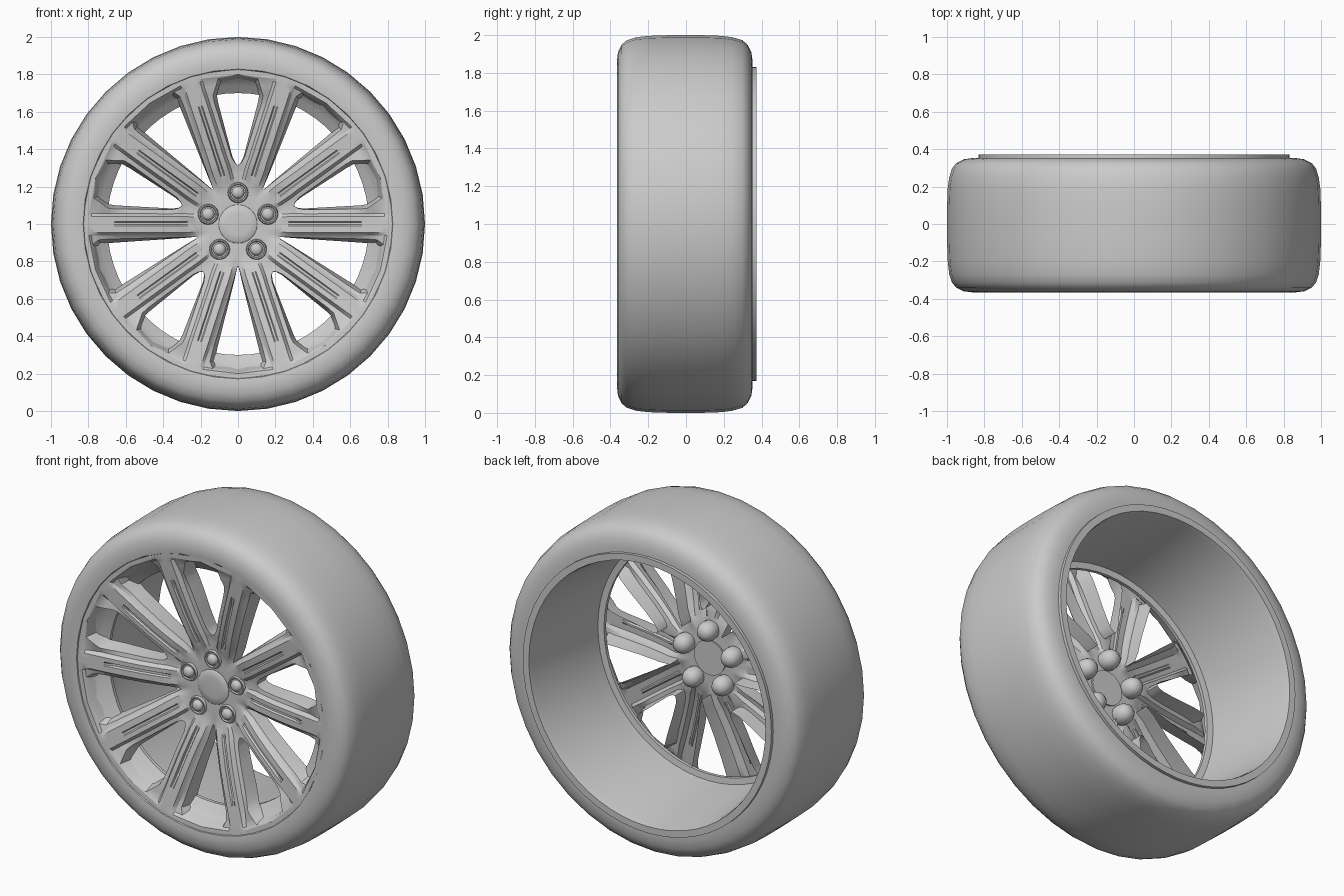
import bpy, bmesh, math
from math import sin, cos, pi

if "Cube" in bpy.data.objects:
    bpy.data.objects.remove(bpy.data.objects["Cube"])


def finish(name, bm, angle=35):
    bmesh.ops.recalc_face_normals(bm, faces=bm.faces)
    me = bpy.data.meshes.new(name)
    bm.to_mesh(me)
    bm.free()
    ob = bpy.data.objects.new(name, me)
    bpy.context.collection.objects.link(ob)
    bpy.ops.object.select_all(action='DESELECT')
    ob.select_set(True)
    bpy.context.view_layer.objects.active = ob
    bpy.ops.object.shade_smooth_by_angle(angle=math.radians(angle))
    return ob


def lathe(name, prof, seg, cx=0.0, cz=1.0, angle=35):
    """Revolve (radius, y) points around an axis parallel to y."""
    bm = bmesh.new()
    rings = [[bm.verts.new((cx + r * cos(2 * pi * i / seg), y, cz + r * sin(2 * pi * i / seg)))
              for i in range(seg)] for r, y in prof]
    for a, b in zip(rings, rings[1:]):
        for i in range(seg):
            j = (i + 1) % seg
            bm.faces.new((a[i], a[j], b[j], b[i]))
    bmesh.ops.remove_doubles(bm, verts=bm.verts, dist=1e-5)
    bmesh.ops.dissolve_degenerate(bm, edges=bm.edges, dist=1e-6)
    return finish(name, bm, angle)


def interp(table, x):
    for (x0, y0), (x1, y1) in zip(table, table[1:]):
        if x <= x1:
            return y0 + (y1 - y0) * max(0, x - x0) / (x1 - x0)
    return table[-1][1]


# tyre
lathe("tyre", [(.818, -.34), (.828, -.362), (.86, -.366), (.91, -.36), (.95, -.341), (.973, -.313),
               (.988, -.268), (.996, -.2), (1.0, -.08), (1.0, .08), (.996, .19), (.988, .248),
               (.973, .298), (.95, .326), (.91, .346), (.86, .353), (.82, .353)], 40, angle=50)

# barrel with stepped front throat and rear lip
lathe("rim_barrel", [(.825, -.35), (.805, -.34), (.765, -.285), (.74, -.265), (.70, -.235),
                     (.70, -.215), (.737, -.21), (.745, -.12), (.785, .34), (.792, .372),
                     (.832, .372), (.832, .34)], 60)

# spoke face: one sector per spoke, mirrored alternately, window edges folded back
BASE = [(.1, -.235), (.2, -.238), (.26, -.257), (.32, -.277), (.45, -.306), (.6, -.33),
        (.8, -.355), (.835, -.357)]
DROP = [(.18, 0), (.3, .024), (.7, .026), (.785, .012), (.8, 0)]
GROOVE = [(.26, 0), (.3, .012), (.6, .012), (.66, 0)]
LUG_EDGE = [(.315, .315 * pi / 10), (.33, .085), (.36, .078), (.66, .08), (.70, .085),
            (.73, .105), (.785, .14), (.8, .8 * pi / 10)]
OPEN_EDGE = [(.225, .225 * pi / 10), (.24, .069), (.30, .072), (.68, .08), (.75, .085),
             (.785, .11), (.8, .8 * pi / 10)]
ROWS = [.1, .13, .16, .19, .225, .24, .27, .30, .315, .33, .36, .45, .55, .60, .66, .70,
        .73, .75, .785, .8, .828]


def edge_width(table, r):
    if r <= table[0][0] or r >= table[-1][0]:
        return r * pi / 10
    return interp(table, r)


bm = bmesh.new()
for k in range(10):
    s = 1 if k % 2 == 0 else -1
    grid = []
    for r in ROWS:
        wl, wo = edge_width(LUG_EDGE, r), edge_width(OPEN_EDGE, r)
        b = min(1, wl / .08, wo / .072)
        d, g, y = interp(DROP, r), interp(GROOVE, r), interp(BASE, r)
        # flush branch beside the beam near the rim, leaving a narrow pocket on the lug side
        e = d * interp([(.64, 1.2), (.72, .3), (.8, .1)], r)
        cols = [(-wo, d * 1.2), (-.062 * b, d * .85), (-.046 * b, 0), (-.01 * b, 0),
                (-.004 * b, g), (.008 * b, g), (.014 * b, 0),
                (.04 * b, 0), (.056 * b, d), (wl, e)]
        row = []
        for v, dy in cols:
            a = k * pi / 5 + s * v / r
            row.append(bm.verts.new((r * cos(a), y + dy, 1 + r * sin(a))))
        grid.append(row)
    for p, q in zip(grid, grid[1:]):
        for i in range(len(p) - 1):
            bm.faces.new((p[i], p[i + 1], q[i + 1], q[i]))
bmesh.ops.remove_doubles(bm, verts=bm.verts, dist=1e-4)


def radius(v):
    return math.hypot(v.co.x, v.co.z - 1)


edges = [e for e in bm.edges if e.is_boundary and all(.12 < radius(v) < .815 for v in e.verts)]
for depth, pull in ((.012, .03), (.075, .13)):
    res = bmesh.ops.extrude_edge_only(bm, edges=edges)['geom']
    edges = [g for g in res if isinstance(g, bmesh.types.BMEdge)]
    for v in [g for g in res if isinstance(g, bmesh.types.BMVert)]:
        r, a = radius(v), math.atan2(v.co.z - 1, v.co.x)
        mid = (math.floor(a / (pi / 5)) + .5) * pi / 5
        a += (mid - a) * pull
        r -= pull * .25 * interp([(.74, 0), (.8, 1)], r)
        v.co = (r * cos(a), v.co.y + depth, 1 + r * sin(a))
finish("spoke_face", bm, 28)

# hub cap
lathe("hub_cap", [(0, -.247), (.06, -.246), (.095, -.243), (.103, -.237), (.104, -.225), (0, -.225)], 40)

# wheel nuts: dome, recess collar and rounded back of the socket
for i in range(5):
    a = pi / 2 + i * 2 * pi / 5
    lathe("wheel_nut", [(0, -.268), (.018, -.266), (.029, -.258), (.034, -.241), (.041, -.241),
                        (.045, -.25), (.051, -.25), (.055, -.24), (.058, -.21), (.054, -.185),
                        (.042, -.163), (.022, -.15), (0, -.147)],
          20, .168 * cos(a), 1 + .168 * sin(a), angle=45)
